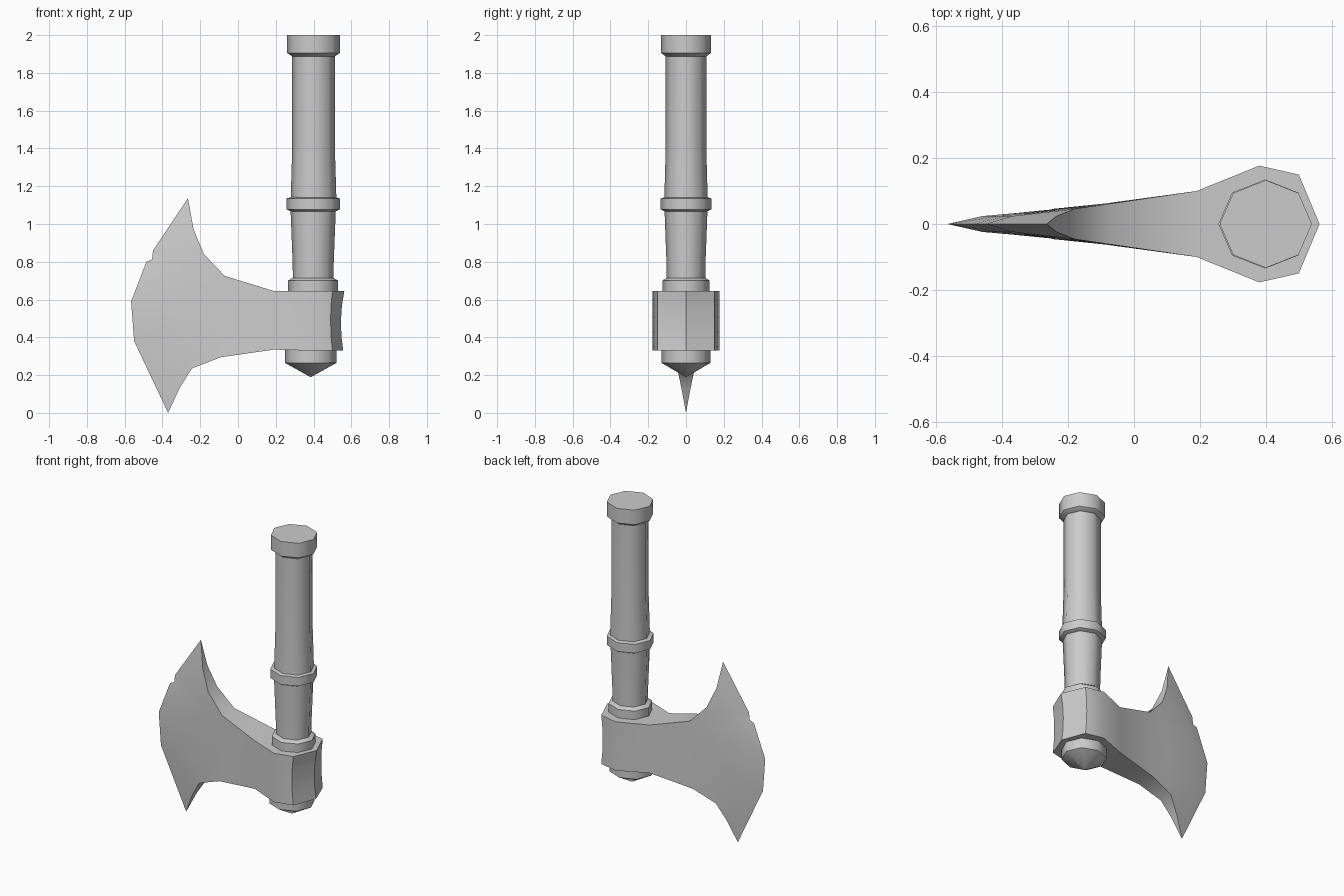
import bpy, bmesh
from math import cos, sin, pi, radians

cube = bpy.data.objects.get("Cube")
if cube:
    bpy.data.objects.remove(cube)

grey = bpy.data.materials.new("plain grey")
grey.use_nodes = True
grey.diffuse_color = (0.6, 0.6, 0.6, 1)
grey.node_tree.nodes["Principled BSDF"].inputs["Base Color"].default_value = grey.diffuse_color


def finish(name, bm, angle):
    bmesh.ops.remove_doubles(bm, verts=bm.verts, dist=0.0005)
    bmesh.ops.recalc_face_normals(bm, faces=bm.faces)
    mesh = bpy.data.meshes.new(name)
    bm.to_mesh(mesh)
    bm.free()
    mesh.materials.append(grey)
    obj = bpy.data.objects.new(name, mesh)
    bpy.context.collection.objects.link(obj)
    bpy.ops.object.select_all(action='DESELECT')
    obj.select_set(True)
    bpy.context.view_layer.objects.active = obj
    bpy.ops.object.shade_smooth_by_angle(angle=radians(angle))
    return obj


def octagon_part(name, cx, profile, angle=50):
    """Eight-sided lathe; profile is a list of (radius, z) from bottom to top."""
    bm = bmesh.new()
    rings = [[bm.verts.new((cx + r * cos(k * pi / 4), 0.95 * r * sin(k * pi / 4), z))
              for k in range(8)] for r, z in profile]
    for low, high in zip(rings, rings[1:]):
        for k in range(8):
            n = (k + 1) % 8
            bm.faces.new((low[k], low[n], high[n], high[k]))
    bm.faces.new(rings[0])
    bm.faces.new(rings[-1])
    return finish(name, bm, angle)


# Handle, from the butt point up to the end cap
octagon_part("butt_point", 0.385, [(0.002, 0.19), (0.137, 0.265), (0.137, 0.36)])
octagon_part("head_collar", 0.397, [(0.132, 0.62), (0.132, 0.7), (0.108, 0.715)])
octagon_part("lower_shaft", 0.398, [(0.107, 0.69), (0.109, 0.8), (0.12, 1.08)])
octagon_part("grip_ring", 0.398, [(0.118, 1.066), (0.142, 1.078), (0.142, 1.135), (0.118, 1.142)])
octagon_part("upper_shaft", 0.4, [(0.121, 1.13), (0.113, 1.4), (0.113, 1.9)])
octagon_part("end_cap", 0.4, [(0.114, 1.888), (0.14, 1.906), (0.14, 2.0)])

# Axe head: columns from the back of the eye towards the cutting edge
steps = (0, 0.2, 0.24, 0.27, 0.5, 0.76, 1)


def column(top, bottom, thick, bow=0.0):
    return [(top[0] + (bottom[0] - top[0]) * t - bow * 4 * t * (1 - t),
             thick, top[1] + (bottom[1] - top[1]) * t) for t in steps]


columns = [
    column((0.563, 0.645), (0.557, 0.33), 0, 0.015),
    column((0.5, 0.645), (0.5, 0.33), 0.15, 0.01),
    column((0.38, 0.645), (0.38, 0.33), 0.177),
    column((0.19, 0.645), (0.19, 0.335), 0.1),
    column((-0.07, 0.725), (-0.09, 0.295), 0.062),
    column((-0.18, 0.84), (-0.245, 0.235), 0.046),
]
bevel = [(-0.235, 0.97), (-0.37, 0.83), (-0.39, 0.79), (-0.41, 0.755),
         (-0.46, 0.58), (-0.45, 0.39), (-0.31, 0.13)]
edge = [(-0.265, 1.137), (-0.45, 0.86), (-0.455, 0.812), (-0.485, 0.8),
        (-0.566, 0.59), (-0.55, 0.38), (-0.37, 0.0)]
columns.append([(x, 0.024, z) for x, z in bevel])
columns.append([(x, 0, z) for x, z in edge])

bm = bmesh.new()
sides = [[[bm.verts.new((x, s * y, z)) for x, y, z in col] for col in columns] for s in (1, -1)]
for grid in sides:
    for a, b in zip(grid, grid[1:]):
        for i in range(len(steps) - 1):
            bm.faces.new((a[i], a[i + 1], b[i + 1], b[i]))
# Upper and lower rims join the two cheeks
for i in (0, -1):
    for c in range(len(columns) - 1):
        bm.faces.new((sides[0][c][i], sides[0][c + 1][i], sides[1][c + 1][i], sides[1][c][i]))
finish("axe_head", bm, 40)
